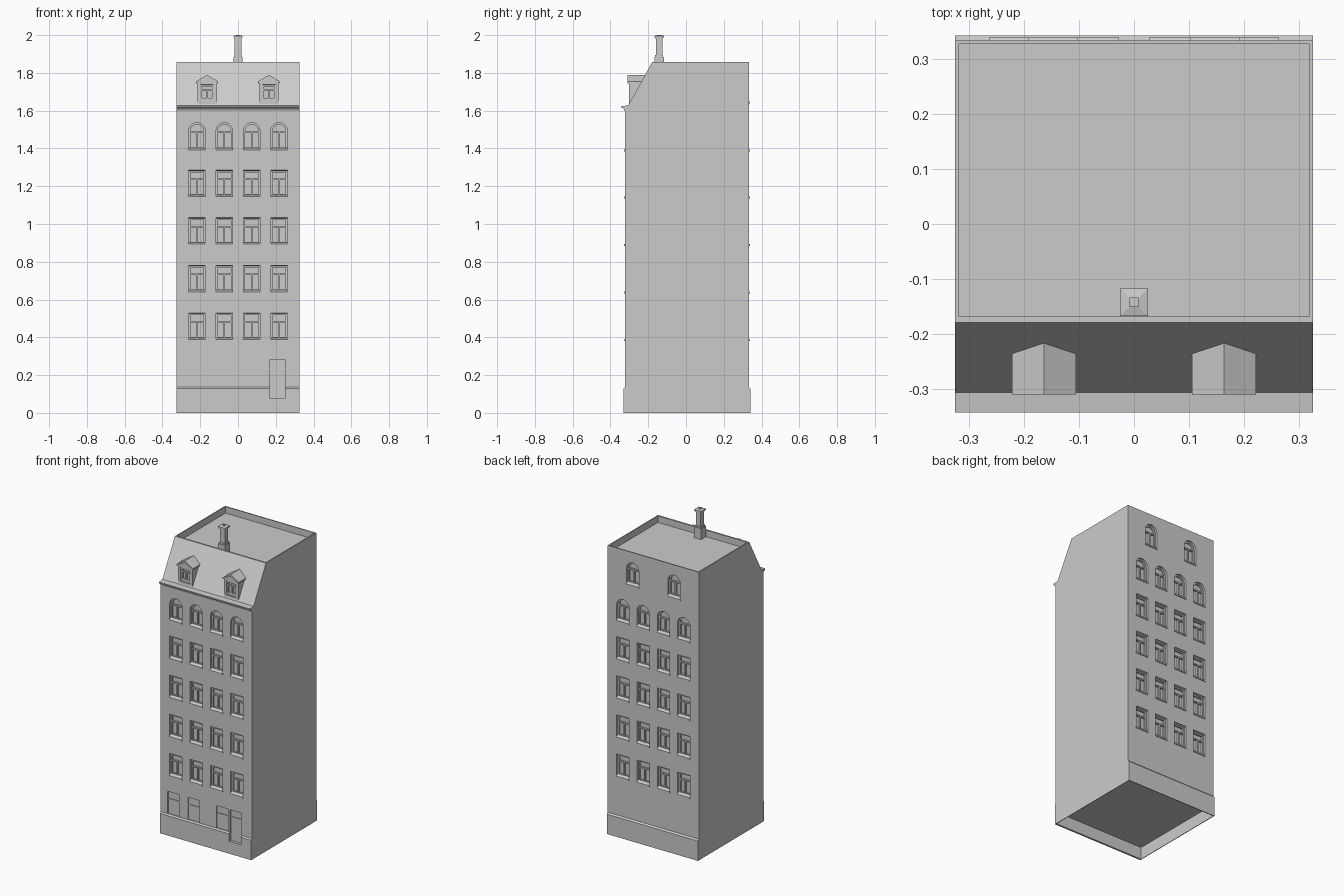
import bpy, bmesh, math

if "Cube" in bpy.data.objects:
    bpy.data.objects.remove(bpy.data.objects["Cube"])

grey = bpy.data.materials.new("plain grey")
grey.diffuse_color = (0.6, 0.6, 0.6, 1)
grey.use_nodes = True
grey.node_tree.nodes["Principled BSDF"].inputs["Base Color"].default_value = grey.diffuse_color

FRONT, BACK = -0.323, 0.333
HALF = 0.325


def prism(bm, pts, axis, a, b, drop=0):
    """Extrude a 2D outline along x (pts are y,z) or y (pts are x,z)."""
    mid = sum(p[1] for p in pts) / len(pts)
    def vert(p, t, d):
        z = p[1] - (d if p[1] > mid else 0)
        return bm.verts.new((t, p[0], z) if axis == 'x' else (p[0], t, z))
    A = [vert(p, a, 0) for p in pts]
    B = [vert(p, b, drop) for p in pts]
    bm.faces.new(A)
    bm.faces.new(B[::-1])
    for i in range(len(pts)):
        j = (i + 1) % len(pts)
        bm.faces.new((A[i], B[i], B[j], A[j]))


def box(bm, x0, x1, y0, y1, z0, z1):
    prism(bm, [(x0, z0), (x1, z0), (x1, z1), (x0, z1)], 'y', y0, y1)


def ring(bm, outer, inner, a, b):
    """Closed frame between two outlines, extruded along y."""
    loops = [[bm.verts.new((x, y, z)) for x, z in o]
             for o, y in ((outer, a), (inner, a), (inner, b), (outer, b))]
    n = len(outer)
    for k in range(4):
        p, q = loops[k], loops[(k + 1) % 4]
        for i in range(n):
            j = (i + 1) % n
            bm.faces.new((p[i], p[j], q[j], q[i]))


def finish(bm, name):
    bmesh.ops.recalc_face_normals(bm, faces=bm.faces[:])
    me = bpy.data.meshes.new(name)
    bm.to_mesh(me)
    bm.free()
    me.materials.append(grey)
    ob = bpy.data.objects.new(name, me)
    bpy.context.collection.objects.link(ob)
    return ob


def outline(x, w, z0, z1, arch):
    h = w / 2
    if not arch:
        return [(x - h, z0), (x + h, z0), (x + h, z1), (x - h, z1)]
    pts = [(x - h, z0), (x + h, z0)]
    for i in range(11):
        t = math.pi * i / 10
        pts.append((x + h * math.cos(t), z1 - h + h * math.sin(t)))
    return pts


cut, frames, sills = bmesh.new(), bmesh.new(), bmesh.new()


def window(x, z0, z1, y, s, w=0.088, arch=False, depth=0.024, sill=True):
    """Recess, frame with T-shaped bars, sloping sill; s is the outward y sign."""
    yb = y - s * depth
    yf = yb + s * 0.010
    prism(cut, outline(x, w, z0, z1, arch), 'y', y + s * 0.008, yb,
          0 if arch else 0.010)
    f = 0.009
    top = z1 if arch else z1 - 0.006
    ring(frames, outline(x, w, z0, top, arch),
         outline(x, w - 2 * f, z0 + 2 * f, top - f, arch), yf, yb - s * 0.002)
    zt = z0 + 0.66 * (z1 - z0)
    h = w / 2 - 0.004
    ya, yc = sorted((yb - s * 0.002, yf + s * 0.001))
    box(frames, x - h, x + h, ya, yc, zt - 0.004, zt + 0.004)
    box(frames, x - 0.004, x + 0.004, ya, yc, z0 + 0.01, zt)
    if sill:
        e = w / 2 + 0.001
        prism(sills, [(y + s * 0.005, z0 - 0.004), (y + s * 0.005, z0 + 0.005),
                      (yb, z0 + 0.018), (yb, z0 - 0.004)], 'x', x - e, x + e)


# Upper storey windows, front and back
columns = (-0.2175, -0.0725, 0.0725, 0.2175)
for y, s in ((FRONT, -1), (BACK, 1)):
    for x in columns:
        for row in range(4):
            z = 0.384 + 0.252 * row
            window(x, z, z + 0.148, y, s)
        window(x, 1.388, 1.536, y, s, arch=True)
for x in (-0.1475, 0.1475):
    window(x, 1.642, 1.79, BACK, 1, arch=True)

# Ground floor shop windows and door
for x0, z0 in ((-0.276, 0.137), (-0.132, 0.137), (0.073, 0.137), (0.168, 0.08)):
    x1 = x0 + 0.083
    door = z0 < 0.1
    yb = FRONT + (0.010 if door else 0.007)
    box(cut, x0, x1, -0.34, yb, z0, 0.281)
    box(frames, x0, x1, yb - 0.004, yb + 0.002, 0.230, 0.236)

# Dormers: gabled body with a window and an overhanging roof
dormers, roofs = bmesh.new(), bmesh.new()
for x in (-0.1635, 0.1635):
    prism(dormers, [(x - 0.052, 1.61), (x + 0.052, 1.61), (x + 0.052, 1.75),
                    (x, 1.783), (x - 0.052, 1.75)], 'y', -0.302, -0.19)
    prism(roofs, [(x - 0.058, 1.744), (x, 1.778), (x + 0.058, 1.744),
                  (x + 0.058, 1.755), (x, 1.79), (x - 0.058, 1.755)],
          'y', -0.309, -0.19)
    window(x, 1.648, 1.742, -0.302, -1, w=0.07, depth=0.016, sill=False)

# Roof deck behind parapet and open underside
box(cut, -0.317, 0.317, -0.168, 0.326, 1.815, 1.9)
box(cut, -0.321, 0.321, -0.318, 0.337, -0.05, 0.078)

# House body: plinth, walls and mansard slope in one profile
body = bmesh.new()
prism(body, [(-0.330, 0), (-0.330, 0.128), (FRONT, 0.137), (FRONT, 1.605),
             (-0.309, 1.622), (-0.179, 1.857), (BACK, 1.857), (BACK, 0.137),
             (0.342, 0.128), (0.342, 0)], 'x', -HALF, HALF)

cutter = finish(cut, "opening_cutter")
cutter.hide_render = True
for bm, name in ((body, "house_body"), (dormers, "dormer_bodies")):
    ob = finish(bm, name)
    mod = ob.modifiers.new("openings", 'BOOLEAN')
    mod.operation = 'DIFFERENCE'
    mod.solver = 'EXACT'
    mod.object = cutter
    bpy.context.view_layer.objects.active = ob
    bpy.ops.object.modifier_apply(modifier=mod.name)
bpy.data.objects.remove(cutter)

finish(frames, "window_frames")
finish(sills, "window_sills")
finish(roofs, "dormer_roofs")

# Cornice moulding under the mansard
cornice = bmesh.new()
prism(cornice, [(-0.315, 1.596), (-0.325, 1.598), (-0.328, 1.607), (-0.334, 1.613),
                (-0.342, 1.616), (-0.342, 1.624), (-0.304, 1.628)], 'x', -HALF, HALF)
finish(cornice, "cornice")

# Chimney: foot, shaft, cap with flue opening
cy = -0.142
chimney = bmesh.new()
for h, z0, z1 in ((0.025, 1.80, 1.885), (0.021, 1.885, 1.895), (0.0175, 1.895, 1.982),
                  (0.021, 1.982, 1.988)):
    box(chimney, -h, h, cy - h, cy + h, z0, z1)
def square(r, z):
    return [chimney.verts.new((sx * r, cy + sy * r, z))
            for sx, sy in ((-1, -1), (1, -1), (1, 1), (-1, 1))]
cap = [square(0.025, 1.988), square(0.025, 1.996), square(0.008, 2.0), square(0.008, 1.988)]
for k in range(4):
    p, q = cap[k], cap[(k + 1) % 4]
    for i in range(4):
        j = (i + 1) % 4
        chimney.faces.new((p[i], p[j], q[j], q[i]))
finish(chimney, "chimney")
